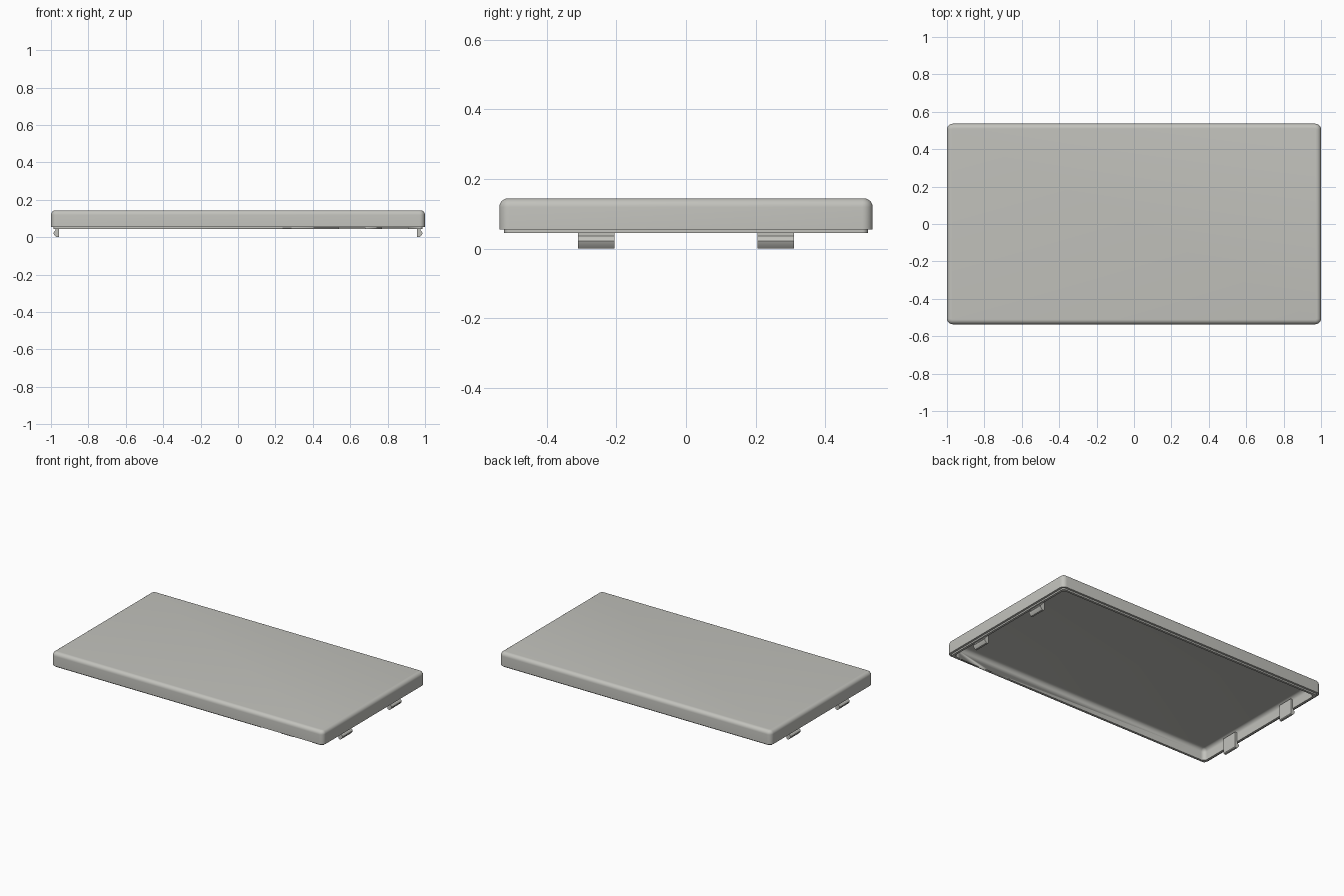
import bpy, bmesh, math

if "Cube" in bpy.data.objects:
    bpy.data.objects.remove(bpy.data.objects["Cube"])

HX, HY = 1.0, 0.536                    # half length, half width
Z_RIM, Z_LIP, Z_TOP, Z_CEIL = 0.054, 0.044, 0.144, 0.120

plastic = bpy.data.materials.new("warm grey plastic")
plastic.diffuse_color = (0.54, 0.54, 0.505, 1)
plastic.use_nodes = True
plastic.node_tree.nodes["Principled BSDF"].inputs["Base Color"].default_value = plastic.diffuse_color


def finish(name, bm, angle=35):
    bmesh.ops.recalc_face_normals(bm, faces=bm.faces)
    mesh = bpy.data.meshes.new(name)
    bm.to_mesh(mesh)
    bm.free()
    mesh.materials.append(plastic)
    ob = bpy.data.objects.new(name, mesh)
    bpy.context.collection.objects.link(ob)
    bpy.ops.object.select_all(action='DESELECT')
    ob.select_set(True)
    bpy.context.view_layer.objects.active = ob
    bpy.ops.object.shade_smooth_by_angle(angle=math.radians(angle))
    return ob


def ring(bm, inset, z, radius, seg=6):
    """Rounded rectangle of vertices, inset from the outer edge."""
    verts = []
    for k, (sx, sy) in enumerate([(1, 1), (-1, 1), (-1, -1), (1, -1)]):
        cx, cy = sx * (HX - inset - radius), sy * (HY - inset - radius)
        for i in range(seg + 1):
            a = (k + i / seg) * math.pi / 2
            verts.append(bm.verts.new((cx + radius * math.cos(a), cy + radius * math.sin(a), z)))
    return verts


def fillet(inset, z, r, steps=6):
    """Quarter round from a vertical wall up to a flat top."""
    return [(inset + r - r * math.cos(t), z - r + r * math.sin(t))
            for t in (i / steps * math.pi / 2 for i in range(steps + 1))]


# Hollow lid: outer top, wall, rim step, lip, inner wall, ceiling
outer = fillet(0, Z_TOP, 0.025)[::-1] + [(0, Z_RIM), (0.014, Z_RIM), (0.014, Z_LIP)]
inner = [(0.029, Z_LIP)] + fillet(0.029, Z_CEIL, 0.025)
bm = bmesh.new()
rings = [ring(bm, d, z, max(0.03 - d, 0.004)) for d, z in outer]
rings += [ring(bm, d, z, max(0.055 - d, 0.004)) for d, z in inner]
for a, b in zip(rings, rings[1:]):
    n = len(a)
    for i in range(n):
        j = (i + 1) % n
        bm.faces.new((a[i], a[j], b[j], b[i]))
bm.faces.new(rings[0])
bm.faces.new(rings[-1])
lid = finish("lid_shell", bm)

# Two gaps in the front lip
for i, (x0, x1) in enumerate([(0.54, 0.68), (0.77, 0.91)]):
    bm = bmesh.new()
    bmesh.ops.create_cube(bm, size=1)
    for v in bm.verts:
        v.co.x = x0 if v.co.x < 0 else x1
        v.co.y = -HY + (0.005 if v.co.y < 0 else 0.05)
        v.co.z = 0.03 if v.co.z < 0 else Z_RIM - 0.003
    cutter = finish(f"lip_gap_cutter_{i + 1}", bm)
    cutter.hide_render = True
    cutter.hide_set(True)
    mod = lid.modifiers.new("lip gap", 'BOOLEAN')
    mod.operation = 'DIFFERENCE'
    mod.solver = 'EXACT'
    mod.object = cutter

# Snap clips with an outward hook, two on each short side
profile = [(0.956, 0.105), (0.975, 0.105), (0.975, 0.036), (0.983, 0.030),
           (0.987, 0.022), (0.983, 0.012), (0.972, 0.0), (0.960, 0.0), (0.956, 0.005)]
for side, sx in (("left", -1), ("right", 1)):
    for end, sy in (("front", -1), ("back", 1)):
        bm = bmesh.new()
        a, b = ([bm.verts.new((sx * x, sy * y, z)) for x, z in profile] for y in (0.205, 0.31))
        for i in range(len(profile)):
            j = (i + 1) % len(profile)
            bm.faces.new((a[i], a[j], b[j], b[i]))
        bm.faces.new(a)
        bm.faces.new(b)
        finish(f"snap_clip_{side}_{end}", bm)
